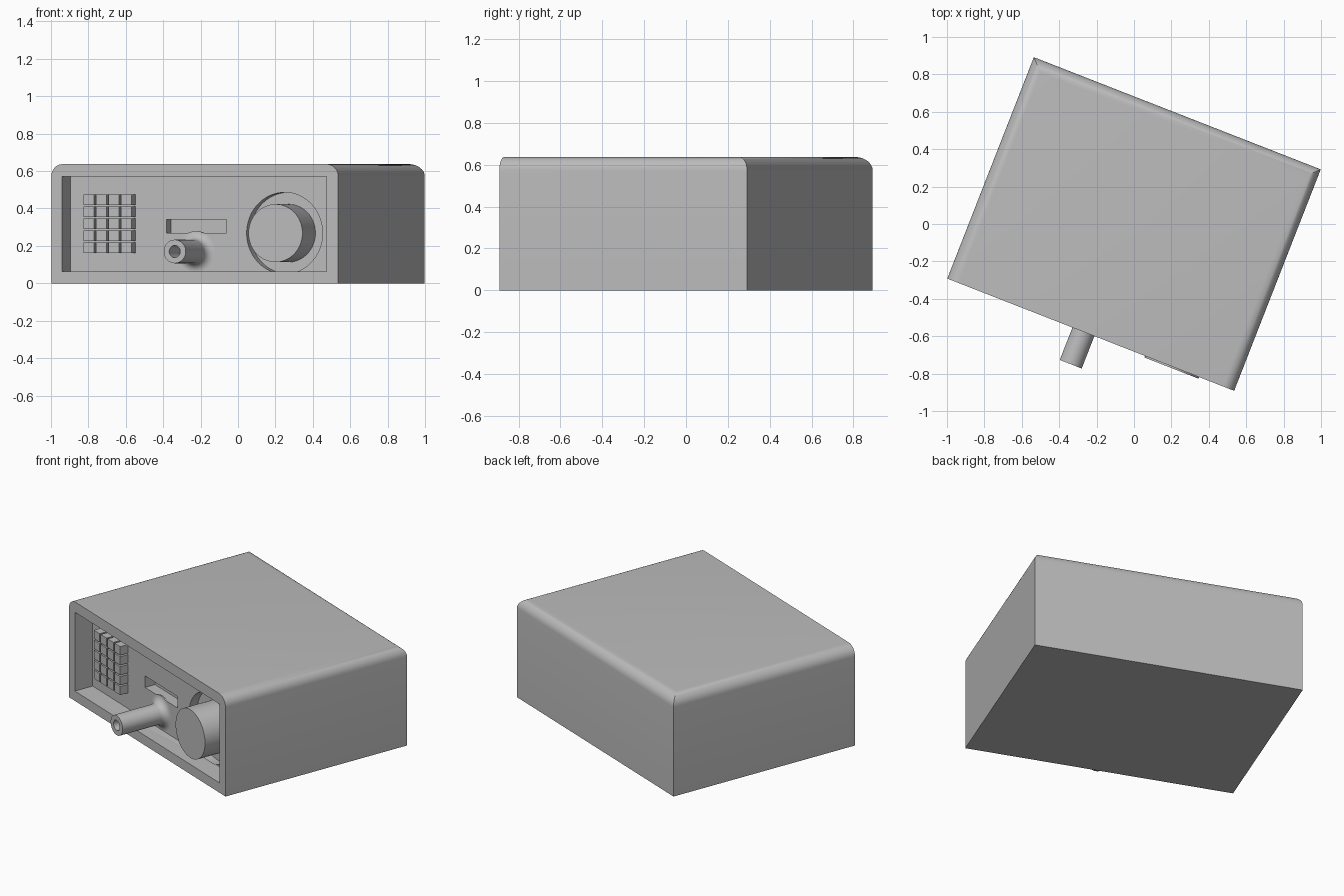
import bpy, bmesh, math
from mathutils import Matrix, Vector

cube = bpy.data.objects.get("Cube")
if cube:
    bpy.data.objects.remove(cube, do_unlink=True)

TURN = Matrix.Rotation(math.radians(-21.36), 4, 'Z')   # the whole unit stands turned
W, D, H = 1.647, 1.271, 0.637
FRONT = -D / 2
PANEL = FRONT + 0.125        # back of the front recess

grey = bpy.data.materials.new("plain grey")
grey.use_nodes = True
grey.diffuse_color = (0.5, 0.5, 0.5, 1)
grey.node_tree.nodes["Principled BSDF"].inputs["Base Color"].default_value = (0.5, 0.5, 0.5, 1)


def finish(bm, name):
    bmesh.ops.recalc_face_normals(bm, faces=bm.faces)
    bm.transform(TURN)
    mesh = bpy.data.meshes.new(name)
    bm.to_mesh(mesh)
    bm.free()
    mesh.materials.append(grey)
    obj = bpy.data.objects.new(name, mesh)
    bpy.context.collection.objects.link(obj)
    return obj


def add_box(bm, x0, x1, y0, y1, z0, z1):
    mat = Matrix.Translation(((x0 + x1) / 2, (y0 + y1) / 2, (z0 + z1) / 2))
    mat = mat @ Matrix.Diagonal((x1 - x0, y1 - y0, z1 - z0, 1))
    bmesh.ops.create_cube(bm, size=1, matrix=mat)


def box(name, *bounds):
    bm = bmesh.new()
    add_box(bm, *bounds)
    return finish(bm, name)


def lathe(name, x, y, z, profile, steps=64):
    """Turn (radius, distance forward) points about a front-to-back axis."""
    bm = bmesh.new()
    verts = [bm.verts.new((x + r, y - h, z)) for r, h in profile]
    edges = [bm.edges.new(pair) for pair in zip(verts, verts[1:])]
    bmesh.ops.spin(bm, geom=verts + edges, cent=(x, y, z), axis=(0, 1, 0),
                   angle=math.tau, steps=steps)
    bmesh.ops.remove_doubles(bm, verts=bm.verts, dist=1e-5)
    return finish(bm, name)


def smooth(obj):
    bpy.ops.object.select_all(action='DESELECT')
    obj.select_set(True)
    bpy.context.view_layer.objects.active = obj
    bpy.ops.object.shade_smooth_by_angle(angle=math.radians(30))


def cut(obj, cutter):
    mod = obj.modifiers.new("cut", 'BOOLEAN')
    mod.operation = 'DIFFERENCE'
    mod.solver = 'EXACT'
    mod.object = cutter
    bpy.context.view_layer.objects.active = obj
    bpy.ops.object.modifier_apply(modifier=mod.name)
    bpy.data.objects.remove(cutter, do_unlink=True)


# Housing: top edges rounded on the sides and back, sharp at the front
bm = bmesh.new()
add_box(bm, -W / 2, W / 2, -D / 2, D / 2, 0, H)
rounded = [e for e in bm.edges
           if all(v.co.z > H - 0.01 for v in e.verts)
           and not all(v.co.y < 0 for v in e.verts)]
bmesh.ops.bevel(bm, geom=rounded, offset=0.065, offset_type='OFFSET',
                segments=8, profile=0.5, affect='EDGES')
housing = finish(bm, "housing")

# Front recess, slot and round dial well
cut(housing, box("recess_cutter", -0.761, 0.758, FRONT - 0.1, PANEL, 0.063, 0.57))
cut(housing, box("slot_cutter", -0.211, 0.133, PANEL - 0.03, PANEL + 0.07, 0.268, 0.342))
DIAL_X, DIAL_Z, WELL = 0.467, 0.268, 0.057
cut(housing, lathe("well_cutter", DIAL_X, PANEL, DIAL_Z,
                   [(0, -WELL), (0.218, -WELL), (0.218, 0.006), (0, 0.006)]))
smooth(housing)

# Dial knob standing in the well
smooth(lathe("dial_knob", DIAL_X, PANEL + WELL, DIAL_Z,
             [(0, -0.01), (0.155, -0.01), (0.155, 0.191), (0, 0.191)]))

# Spout: hollow tip, flared into the panel
TUBE, FLARE, REACH = 0.063, 0.046, 0.311
profile = [(0, -0.01), (TUBE + FLARE, -0.01)]
for i in range(9):
    a = math.radians(90) * i / 8
    profile.append((TUBE + FLARE * (1 - math.sin(a)), FLARE * (1 - math.cos(a))))
profile += [(TUBE, REACH), (0.032, REACH), (0.032, REACH - 0.15), (0, REACH - 0.15)]
smooth(lathe("spout", -0.042, PANEL, 0.17, profile))

# Keypad: four columns by five rows of block keys
bm = bmesh.new()
for col in range(4):
    for row in range(5):
        x = -0.666 + col * 0.072
        z = 0.163 + row * 0.064
        add_box(bm, x, x + 0.06, PANEL - 0.055, PANEL + 0.005, z, z + 0.055)
finish(bm, "keypad_keys")
